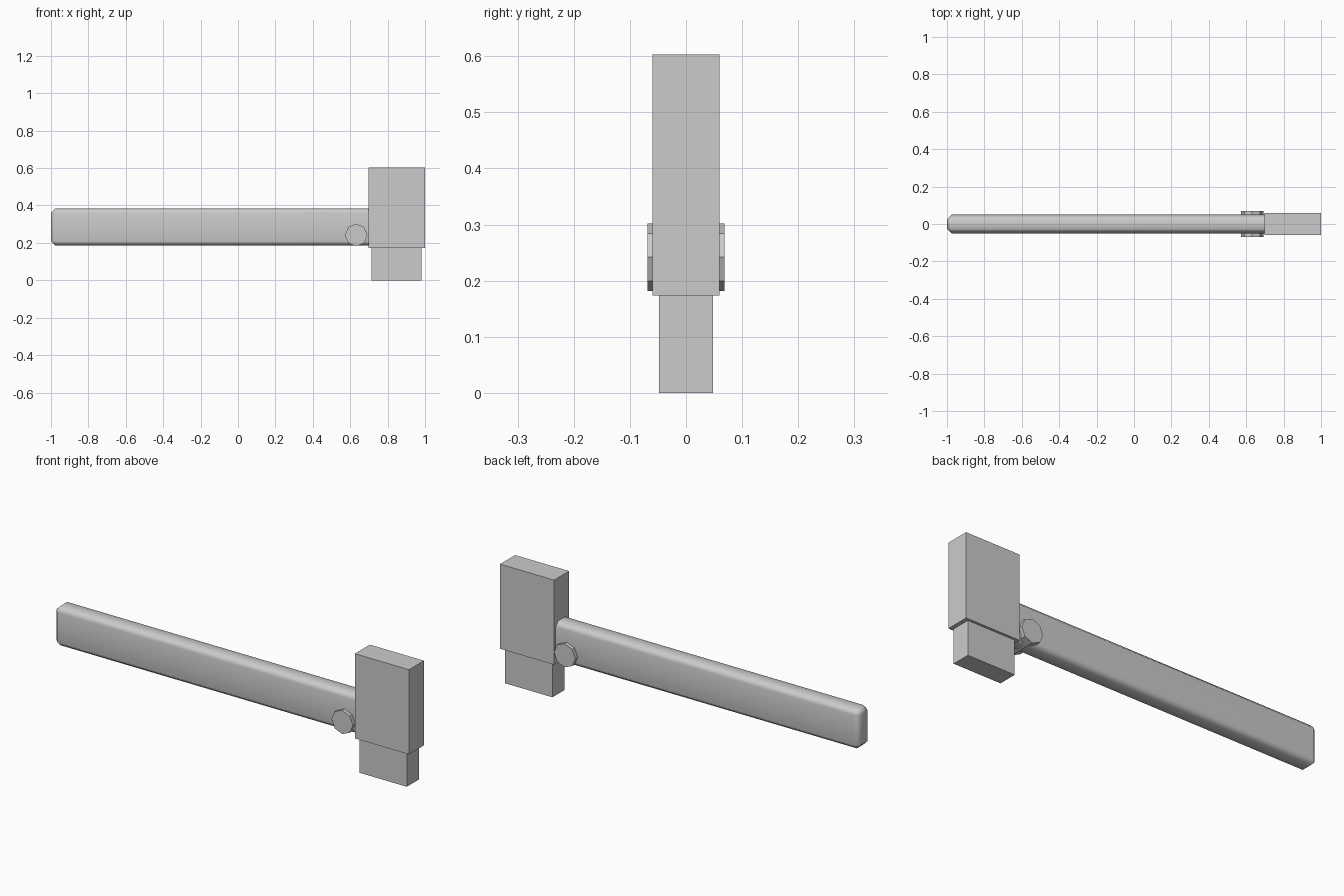
import bpy, math

if "Cube" in bpy.data.objects:
    bpy.data.objects.remove(bpy.data.objects["Cube"])

grey = bpy.data.materials.new("plain grey")
grey.diffuse_color = (0.6, 0.6, 0.6, 1)
grey.use_nodes = True
grey.node_tree.nodes["Principled BSDF"].inputs["Base Color"].default_value = grey.diffuse_color


def box(name, x0, x1, z0, z1, half_depth):
    """Box spanning x0..x1 and z0..z1, centred on y = 0."""
    bpy.ops.mesh.primitive_cube_add(size=1, location=((x0 + x1) / 2, 0, (z0 + z1) / 2))
    ob = bpy.context.object
    ob.name = name
    ob.scale = (x1 - x0, 2 * half_depth, z1 - z0)
    bpy.ops.object.transform_apply(location=False, rotation=False, scale=True)
    ob.data.materials.append(grey)
    return ob


# Head block and the narrower striking face below it
box("head", 0.697, 1.0, 0.174, 0.603, 0.06)
box("striking_face", 0.715, 0.98, 0.0, 0.174, 0.048)

# Long handle with chamfered, softly shaded edges
handle = box("handle", -1.0, 0.72, 0.185, 0.385, 0.05)
bevel = handle.modifiers.new("chamfer", 'BEVEL')
bevel.width = 0.024
bevel.segments = 1
bpy.ops.object.shade_smooth()
handle.modifiers.new("face_normals", 'WEIGHTED_NORMAL')

# Eight-sided pivot pin through the handle
bpy.ops.mesh.primitive_cylinder_add(vertices=8, radius=0.06, depth=0.137,
                                    location=(0.632, 0, 0.242),
                                    rotation=(math.pi / 2, 0, 0))
pin = bpy.context.object
pin.name = "pivot_pin"
pin.data.materials.append(grey)
